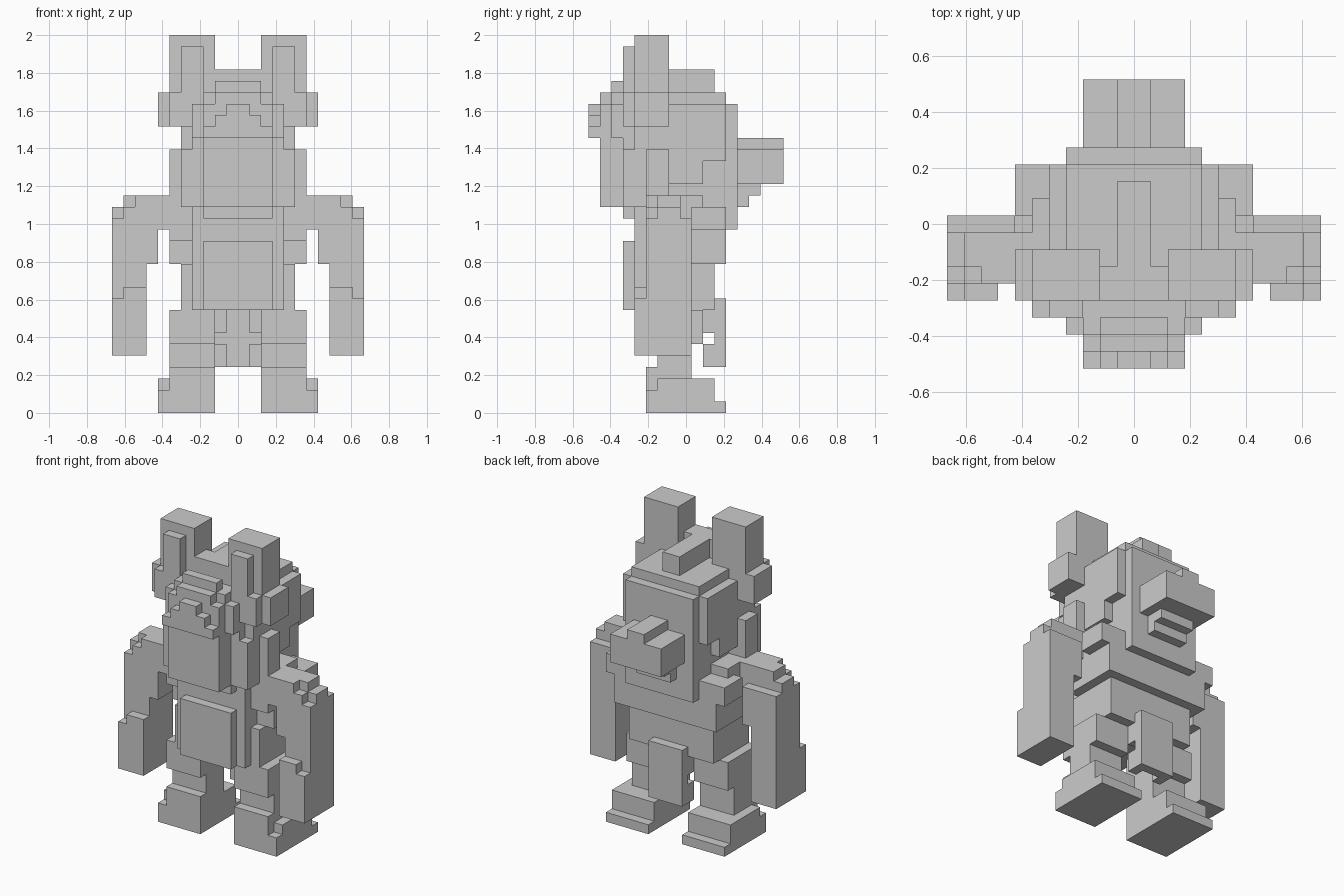
import bpy, bmesh
from mathutils import Vector

if "Cube" in bpy.data.objects:
    bpy.data.objects.remove(bpy.data.objects["Cube"])

U = 2 / 33  # edge length of one block

grey = bpy.data.materials.new("plain_grey")
grey.diffuse_color = (0.6, 0.6, 0.6, 1)
grey.use_nodes = True
grey.node_tree.nodes["Principled BSDF"].inputs["Base Color"].default_value = grey.diffuse_color

owner = {}  # grid cell -> part name


def box(part, x, y, z):
    """Fill a mirrored block; each argument is a (start, end) range of grid steps."""
    for i in range(*x):
        for j in range(*y):
            for k in range(*z):
                for side in (i, -1 - i):
                    owner.setdefault((side, j, k), part)


# Feet: four layers that shorten toward the ankle
for level in range(4):
    heel = 12 - min(level, 1)
    if level < 3:
        box("feet", (2, 7), (5 + level // 2, heel), (level, level + 1))
box("feet", (2, 6), (5, 9), (1, 4))

# Legs: narrow shin below a thicker thigh
box("legs", (2, 6), (6, 9), (4, 6))
box("legs", (2, 6), (5, 10), (6, 9))

# Hanging flap at the back, held by two pairs of pegs
box("back_flap", (0, 2), (11, 12), (4, 10))
for z in (4, 7):
    box("back_flap", (1, 2), (10, 11), (z, z + 2))

# Torso, widening upward
box("belly_plate", (0, 3), (3, 4), (9, 15))
box("torso", (0, 4), (4, 11), (9, 18))
box("torso", (0, 5), (5, 11), (9, 13))
box("torso", (0, 6), (6, 12), (13, 18))
box("torso", (0, 6), (5, 6), (15, 18))
box("shoulder_blades", (6, 7), (9, 12), (16, 18))

# Arms: stepped shoulder, forearm, larger hand
box("upper_arms", (6, 7), (5, 8), (16, 19))
for x in range(7, 11):
    for y in range(5, 9):
        drop = (x == 10) + (x > 8 and y == 5) + 2 * (y == 8)
        box("upper_arms", (x, x + 1), (y, y + 1), (13, 19 - min(drop, 2)))
box("forearms", (8, 11), (5, 9), (10, 13))
box("hands", (8, 11), (4, 9), (5, 10))
box("hands", (8, 10), (4, 5), (10, 11))

# Head core with side panels, cheeks and a plate behind
box("head", (0, 4), (3, 12), (18, 28))
box("head", (4, 5), (3, 7), (18, 23))
box("head", (4, 5), (4, 7), (23, 25))
box("head", (0, 3), (3, 5), (17, 18))
box("side_panels", (4, 5), (7, 12), (22, 27))
box("side_panels", (4, 5), (7, 10), (20, 22))
box("cheeks", (5, 6), (5, 7), (18, 23))
box("cheeks", (4, 6), (7, 10), (18, 19))
box("back_plate", (0, 4), (12, 13), (16, 27))

# Face: muzzle under three stepped arches
box("muzzle", (0, 3), (1, 3), (18, 24))
for layer in range(3):
    for half in range(1 + (layer > 0), 4 + (layer > 1)):
        top = 28 + layer + (layer > 0) - half
        box("brow", (0, half), (layer, layer + 1), (24, top))

# Band around the head, ears and crest
box("head_band", (4, 6), (3, 7), (25, 28))
box("head_band", (6, 7), (4, 7), (25, 28))
box("ears", (2, 6), (4, 7), (28, 33))
box("ear_fronts", (3, 5), (3, 4), (28, 32))
box("crest", (0, 2), (4, 6), (28, 30))
box("crest", (0, 1), (6, 11), (28, 30))

# Tail with a ridge on top and a stepped bracket below
box("tail", (0, 3), (13, 17), (20, 23))
box("tail", (0, 1), (13, 17), (23, 24))
for step in (1, 2):
    box("tail", (0, 2), (13, 13 + step), (17 + step, 20))


def outer_faces(bm, cell):
    """Add the sides of a cell that touch no other cell."""
    for axis in range(3):
        for side in (0, 1):
            near = list(cell)
            near[axis] += 2 * side - 1
            if tuple(near) in owner:
                continue
            a, b = (axis + 1) % 3, (axis + 2) % 3
            ring = [(0, 0), (1, 0), (1, 1), (0, 1)]
            verts = []
            for i, j in (ring if side else ring[::-1]):
                p = Vector(cell)
                p[axis] += side
                p[a] += i
                p[b] += j
                verts.append(bm.verts.new((p.x * U, (p.y - 8.5) * U, p.z * U)))
            bm.faces.new(verts)


# One clean shell per part
for name in dict.fromkeys(owner.values()):
    bm = bmesh.new()
    for cell, part in owner.items():
        if part == name:
            outer_faces(bm, cell)
    bmesh.ops.remove_doubles(bm, verts=bm.verts, dist=U / 100)
    bmesh.ops.dissolve_limit(bm, angle_limit=0.01, verts=bm.verts, edges=bm.edges)
    mesh = bpy.data.meshes.new(name)
    bm.to_mesh(mesh)
    bm.free()
    mesh.materials.append(grey)
    bpy.context.collection.objects.link(bpy.data.objects.new(name, mesh))
